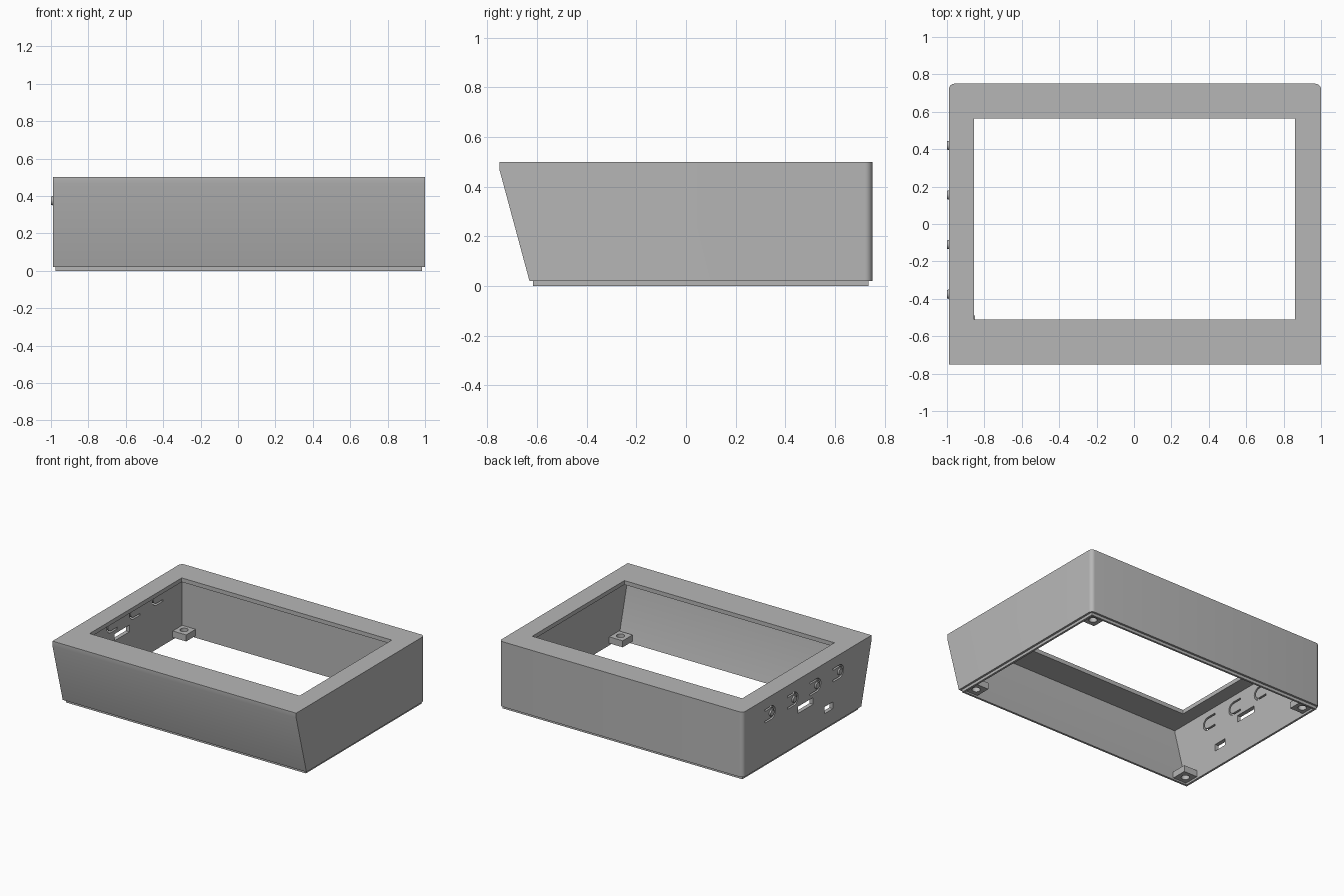
import bpy, bmesh, math
from mathutils import Vector

cube = bpy.data.objects.get("Cube")
if cube:
    bpy.data.objects.remove(cube, do_unlink=True)

grey = bpy.data.materials.new("plain grey")
grey.use_nodes = True
GREY = (0.47, 0.47, 0.47, 1)
grey.diffuse_color = GREY
grey.node_tree.nodes["Principled BSDF"].inputs["Base Color"].default_value = GREY

LEFT, RIGHT, BACK, TOP, WALL = 1.0, -0.99, 0.75, 0.5, 0.03


def prism(name, profile, x0, x1, rounded=0):
    """Extrude a (y, z) outline along x, optionally rounding the rear uprights."""
    bm = bmesh.new()
    face = bm.faces.new([bm.verts.new((x0, y, z)) for y, z in profile])
    new = bmesh.ops.extrude_face_region(bm, geom=[face])["geom"]
    bmesh.ops.translate(bm, vec=(x1 - x0, 0, 0),
                        verts=[v for v in new if isinstance(v, bmesh.types.BMVert)])
    if rounded:
        uprights = [e for e in bm.edges
                    if all(v.co.y > BACK - 0.001 for v in e.verts)
                    and abs(e.verts[0].co.z - e.verts[1].co.z) > 0.1]
        bmesh.ops.bevel(bm, geom=uprights, offset=rounded, segments=6,
                        profile=0.5, affect='EDGES')
    bmesh.ops.recalc_face_normals(bm, faces=bm.faces)
    mesh = bpy.data.meshes.new(name)
    bm.to_mesh(mesh)
    bm.free()
    mesh.materials.append(grey)
    obj = bpy.data.objects.new(name, mesh)
    bpy.context.collection.objects.link(obj)
    return obj


def box(name, x, y, z):
    return prism(name, [(y[0], z[0]), (y[1], z[0]), (y[1], z[1]), (y[0], z[1])], *x)


def cylinder(name, radius, tip, depth, centre, axis):
    bpy.ops.mesh.primitive_cone_add(vertices=24, radius1=radius, radius2=tip, depth=depth,
                                    location=centre)
    obj = bpy.context.object
    obj.rotation_euler = Vector(axis).to_track_quat('Z', 'Y').to_euler()
    obj.name = name
    obj.data.materials.append(grey)
    return obj


def activate(obj):
    bpy.ops.object.select_all(action='DESELECT')
    obj.select_set(True)
    bpy.context.view_layer.objects.active = obj


def cut(obj, cutter, keep=False):
    mod = obj.modifiers.new("cut", 'BOOLEAN')
    mod.operation, mod.solver, mod.object = 'DIFFERENCE', 'EXACT', cutter
    activate(obj)
    bpy.ops.object.modifier_apply(modifier=mod.name)
    if not keep:
        bpy.data.objects.remove(cutter, do_unlink=True)


def arc(radius, y, z, start, end, steps=14):
    return [(y + radius * math.cos(start + (end - start) * i / steps),
             z + radius * math.sin(start + (end - start) * i / steps))
            for i in range(steps + 1)]


# Outer shell with a leaning front, and the stepped rim under it
shell = prism("case_shell", [(-0.63, 0.02), (BACK, 0.02), (BACK, TOP), (-0.75, TOP),
                             (-0.75, 0.465)], RIGHT, LEFT, rounded=0.03)
rim = box("bottom_rim", (RIGHT + 0.015, LEFT - 0.015), (-0.615, BACK - 0.015), (0, 0.02))

# Hollow inside, open at the bottom
cavity = prism("cavity_cutter", [(-0.589, -0.04), (BACK - WALL, -0.04),
                                 (BACK - WALL, TOP - WALL), (-0.72, TOP - WALL),
                                 (-0.72, 0.46)], RIGHT + WALL, LEFT - WALL)
cut(rim, cavity, keep=True)
cut(shell, cavity)

# Screen opening in the top
cut(shell, box("opening_cutter", (-0.855, 0.86), (-0.51, 0.565), (0.4, 0.6)))

# Port openings in the right side
through = (RIGHT - 0.05, RIGHT + 0.06)
cut(shell, box("wide_port_cutter", through, (-0.07, 0.105), (0.25, 0.30)))
cut(shell, box("small_port_cutter", through, (-0.30, -0.20), (0.13, 0.18)))

# Four springy push tabs: a U-shaped slot around a small raised nub
BUTTON_Z = 0.375
for i in range(4):
    y = 0.42 - 0.265 * i
    outer = arc(0.049, y, BUTTON_Z, math.pi / 2, 1.5 * math.pi)
    inner = arc(0.036, y, BUTTON_Z, 1.5 * math.pi, math.pi / 2)
    tail = y + 0.075
    slot = ([(tail, outer[0][1])] + outer + [(tail, outer[-1][1]), (tail, inner[0][1])]
            + inner + [(tail, inner[-1][1])])
    cut(shell, prism("slot_cutter", slot, *through))
    cylinder(f"button_nub_{i + 1}", 0.028, 0.022, 0.02, (RIGHT, y, BUTTON_Z), (-1, 0, 0))

# Screw posts in the bottom corners
SIZE = 0.105
for side, x0 in (("right", RIGHT + WALL), ("left", LEFT - WALL - SIZE)):
    for end, y0 in (("front", -0.6), ("back", BACK - WALL - SIZE)):
        post = box(f"{end}_{side}_screw_post", (x0 - 0.005, x0 + SIZE + 0.005),
                   (y0 - 0.005, y0 + SIZE + 0.005), (0.015, 0.063))
        centre = (x0 + SIZE / 2, y0 + SIZE / 2, 0.04)
        cut(post, cylinder("hole_cutter", 0.028, 0.028, 0.2, centre, (0, 0, 1)))

for obj in list(bpy.context.collection.objects):
    if obj.type == 'MESH' and grey.name in obj.data.materials:
        activate(obj)
        bpy.ops.object.shade_smooth_by_angle(angle=math.radians(30))
